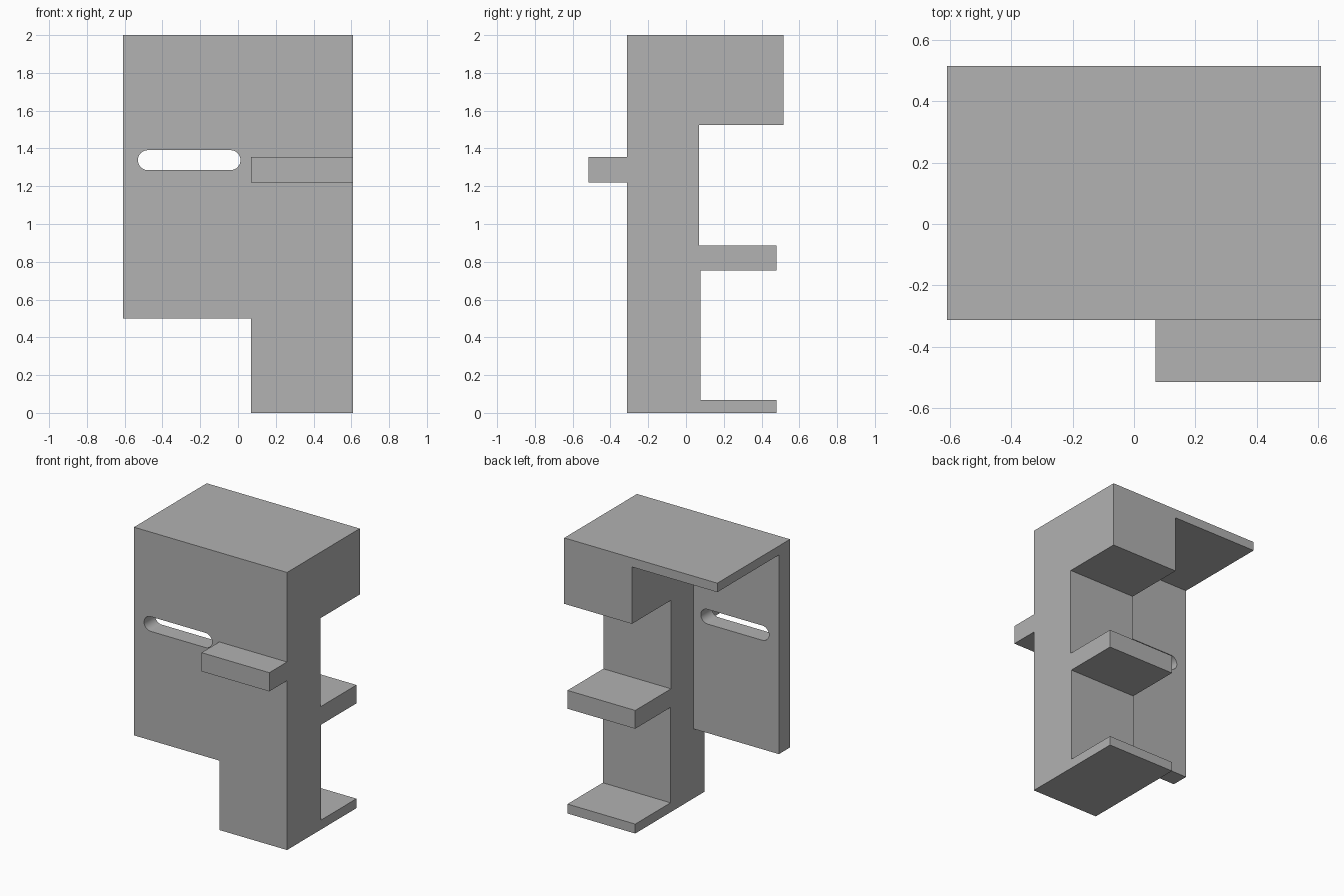
import bpy, bmesh, math
from mathutils import Vector

cube = bpy.data.objects.get("Cube")
if cube:
    bpy.data.objects.remove(cube, do_unlink=True)

grey = bpy.data.materials.new("plain grey")
grey.use_nodes = True
colour = (0.445, 0.445, 0.445, 1)
grey.diffuse_color = colour
grey.node_tree.nodes["Principled BSDF"].inputs["Base Color"].default_value = colour


def prism(name, profile, axis, low, high):
    """Extrude a closed outline along x (points are y, z) or y (points are x, z)."""
    bm = bmesh.new()
    place = (lambda a, b: (low, a, b)) if axis == "x" else (lambda a, b: (a, low, b))
    face = bm.faces.new([bm.verts.new(place(a, b)) for a, b in profile])
    new = bmesh.ops.extrude_face_region(bm, geom=[face])["geom"]
    shift = Vector((high - low, 0, 0) if axis == "x" else (0, high - low, 0))
    bmesh.ops.translate(bm, vec=shift, verts=[v for v in new if isinstance(v, bmesh.types.BMVert)])
    bmesh.ops.recalc_face_normals(bm, faces=bm.faces)
    mesh = bpy.data.meshes.new(name)
    bm.to_mesh(mesh)
    bm.free()
    mesh.materials.append(grey)
    obj = bpy.data.objects.new(name, mesh)
    bpy.context.collection.objects.link(obj)
    return obj


def combine(target, other, operation):
    """Apply a boolean and discard the helper."""
    mod = target.modifiers.new(operation.lower(), "BOOLEAN")
    mod.operation, mod.object, mod.solver = operation, other, "EXACT"
    bpy.context.view_layer.objects.active = target
    bpy.ops.object.modifier_apply(modifier=mod.name)
    bpy.data.objects.remove(other, do_unlink=True)


left, step, right = -0.61, 0.07, 0.61
front, back, top = -0.313, 0.515, 2.0

# Column with top block, two rear shelves and the front ledge
body = prism("bracket_body", [
    (front, 0), (0.478, 0), (0.478, 0.068), (0.076, 0.068),
    (0.076, 0.755), (0.478, 0.755), (0.478, 0.887), (0.07, 0.887),
    (0.07, 1.525), (back, 1.525), (back, top), (front, top),
    (front, 1.355), (-0.515, 1.355), (-0.515, 1.22), (front, 1.22),
], "x", step, right)

# Thin front panel with the roof overhang
panel = prism("panel_and_roof", [
    (front, 0.5), (-0.187, 0.5), (-0.187, 1.935),
    (back, 1.935), (back, top), (front, top),
], "x", left, step)

# Rounded slot through the panel
radius, height, ends = 0.053, 1.338, (-0.477, -0.04)
outline = []
for centre, start in ((ends[1], -90), (ends[0], 90)):
    for i in range(17):
        a = math.radians(start + 180 * i / 16)
        outline.append((centre + radius * math.cos(a), height + radius * math.sin(a)))
slot = prism("slot_cutter", outline, "y", -0.45, -0.1)
slot.hide_render = True
combine(panel, slot, "DIFFERENCE")
combine(body, panel, "UNION")

# Smooth slot ends, sharp edges elsewhere
bpy.ops.object.select_all(action="DESELECT")
body.select_set(True)
bpy.context.view_layer.objects.active = body
bpy.ops.object.shade_smooth_by_angle(angle=math.radians(30))
